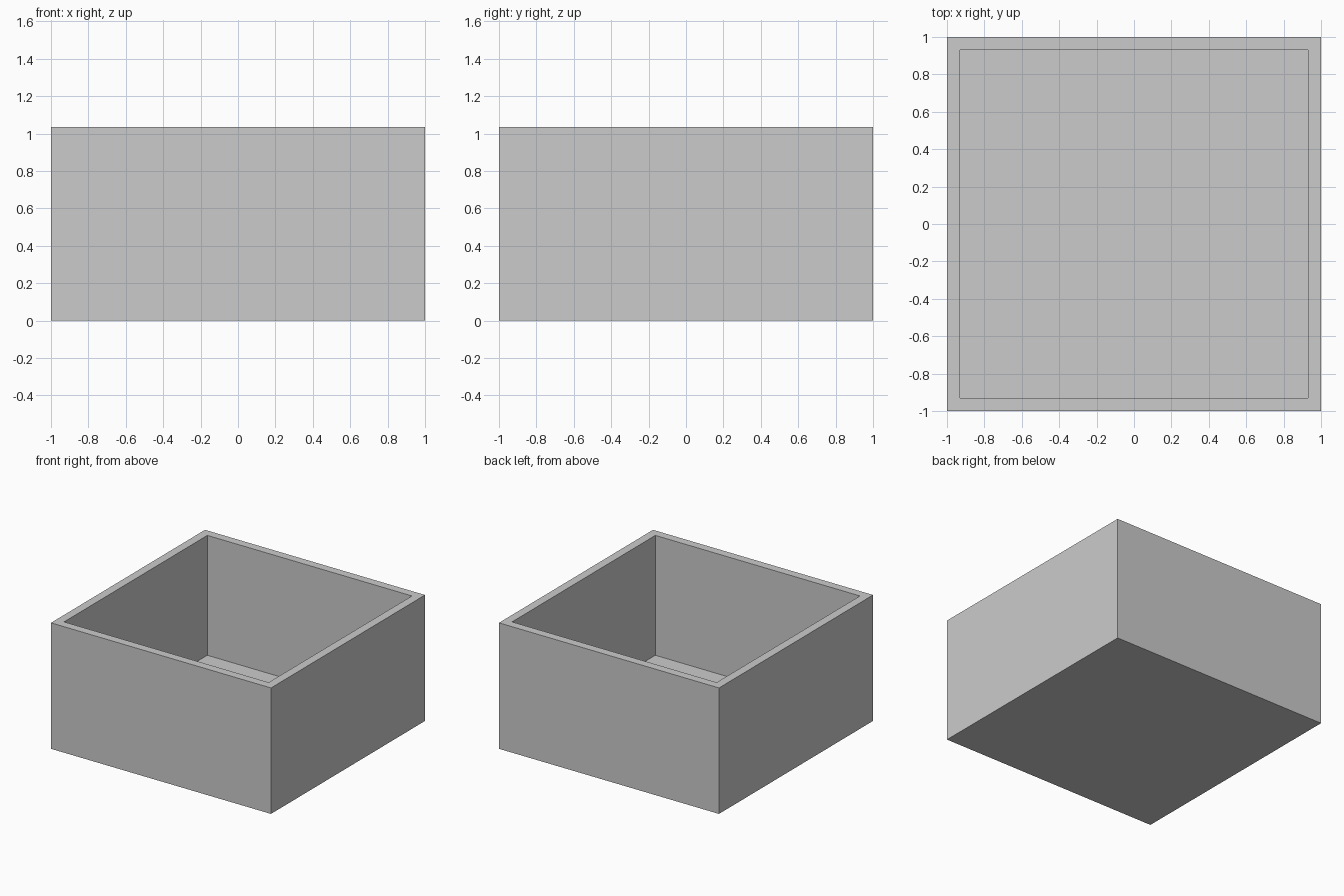
import bpy, bmesh
from mathutils import Matrix

if "Cube" in bpy.data.objects:
    bpy.data.objects.remove(bpy.data.objects["Cube"])

HEIGHT, WALL, FLOOR = 1.035, 0.07, 0.05

# Solid block standing on the ground
bm = bmesh.new()
bmesh.ops.create_cube(bm, size=1, matrix=Matrix.Translation((0, 0, HEIGHT / 2))
                      @ Matrix.Diagonal((2, 2, HEIGHT, 1)))

# Rim: inset the top face by the wall thickness
bm.faces.ensure_lookup_table()
top = max(bm.faces, key=lambda f: f.calc_center_median().z)
bmesh.ops.inset_region(bm, faces=[top], thickness=WALL, use_even_offset=True)

# Cavity: extrude the inset face down to the inside floor
cavity = bmesh.ops.extrude_discrete_faces(bm, faces=[top])["faces"][0]
for v in cavity.verts:
    v.co.z = FLOOR
bmesh.ops.recalc_face_normals(bm, faces=bm.faces)

mesh = bpy.data.meshes.new("open_box")
bm.to_mesh(mesh)
bm.free()
box = bpy.data.objects.new("open_box", mesh)
bpy.context.collection.objects.link(box)
